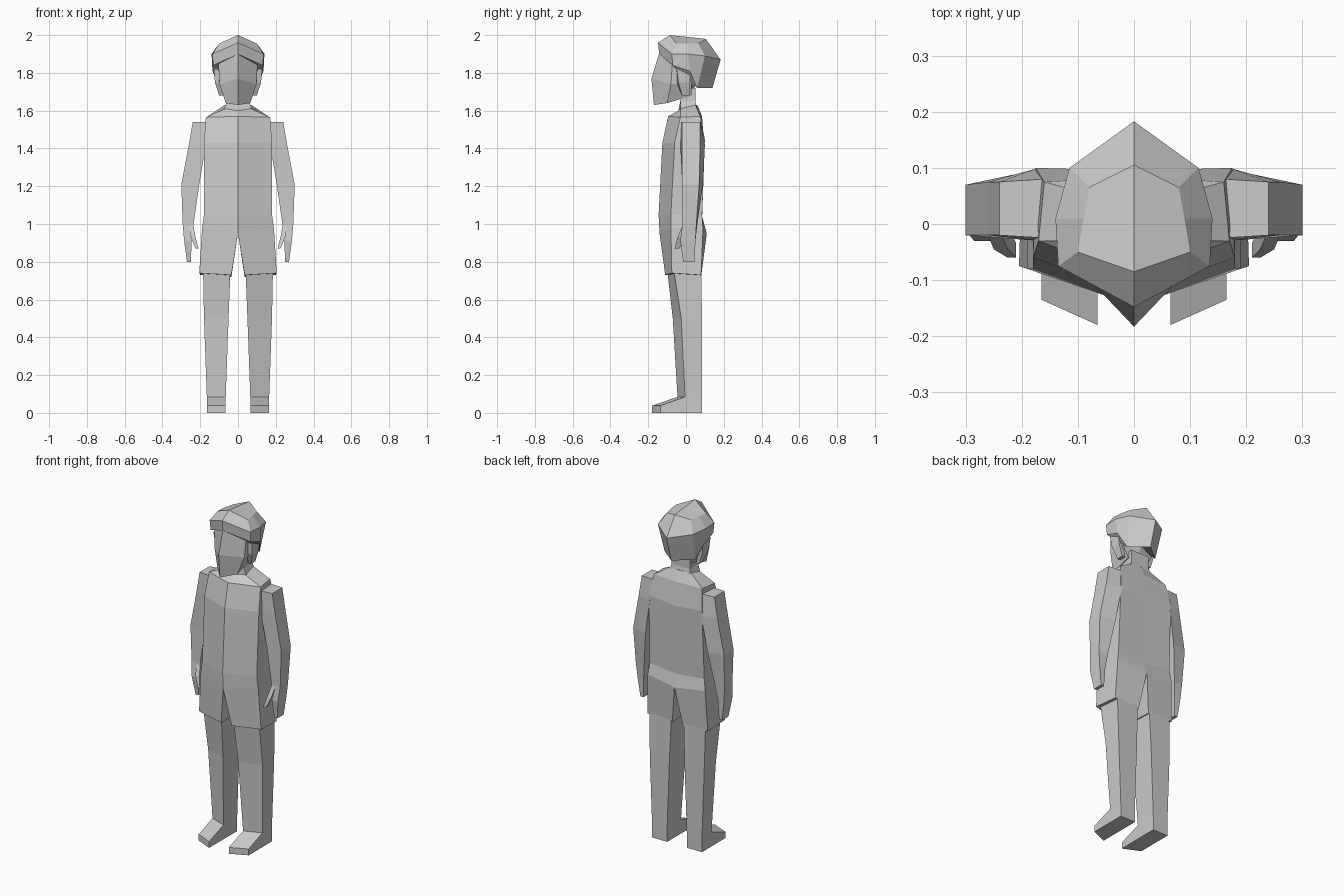
import bpy
import bmesh

default_cube = bpy.data.objects.get("Cube")
if default_cube:
    bpy.data.objects.remove(default_cube, do_unlink=True)

CM = 0.01

# One plain grey for the whole figure
grey = bpy.data.materials.new("plain grey")
grey.use_nodes = True
colour = (0.6, 0.6, 0.6, 1)
grey.diffuse_color = colour
grey.node_tree.nodes["Principled BSDF"].inputs["Base Color"].default_value = colour


def section(z, inner, outer, front, back, front_skew=0, back_skew=0):
    """Four-cornered limb section; the skews move the outer corners back."""
    return [
        (inner, front, z),
        (outer, front + front_skew, z),
        (outer, back + back_skew, z),
        (inner, back, z),
    ]


def loft(name, rings):
    """Skin the rings of the left half, cap the ends and mirror across x."""
    bm = bmesh.new()
    loops = [[bm.verts.new([c * CM for c in point]) for point in ring] for ring in rings]
    for upper, lower in zip(loops, loops[1:]):
        count = len(upper)
        for i in range(count):
            j = (i + 1) % count
            bm.faces.new((upper[i], upper[j], lower[j], lower[i]))
    bm.faces.new(loops[0])
    bm.faces.new(reversed(loops[-1]))
    bmesh.ops.recalc_face_normals(bm, faces=bm.faces[:])

    # Faces lying on the centre plane would be hidden inside the mirrored part
    hidden = [f for f in bm.faces if all(abs(v.co.x) < CM * CM for v in f.verts)]
    bmesh.ops.delete(bm, geom=hidden, context="FACES_ONLY")

    mesh = bpy.data.meshes.new(name)
    bm.to_mesh(mesh)
    bm.free()
    mesh.materials.append(grey)
    part = bpy.data.objects.new(name, mesh)
    bpy.context.collection.objects.link(part)
    mirror = part.modifiers.new("mirror", "MIRROR")
    mirror.use_axis[0] = True
    mirror.use_clip = True
    return part


# Shirt and shorts: front centre, front side, back side, back centre;
# the last ring leaves the centre plane and so opens the gap between the legs
loft("torso_and_shorts", [
    [(0, -4, 160), (7, -3, 161), (7, 5, 163), (0, 6, 163)],
    [(0, -9.5, 157), (17, -3, 156.5), (16, 7.5, 157), (0, 8.5, 157)],
    [(0, -12.5, 143), (18, -6, 143), (17.5, 10, 145), (0, 9.5, 143)],
    [(0, -14.5, 105), (18, -8, 105), (18, 8.5, 104), (0, 8.5, 102)],
    [(0, -14, 95), (19, -8, 98), (19, 9, 97), (0, 11, 95)],
    [(3.5, -11, 73), (20.5, -7.5, 74), (20, 8, 73), (3.5, 8, 72)],
])

# Legs running straight into wedge-shaped feet
loft("legs_and_feet", [
    section(76, 4, 18.5, -10, 8, 3.5),
    section(50, 5, 18, -7, 8.5, 4.5),
    section(8.5, 6.5, 16.5, -4.5, 8.5, 4),
    section(3.8, 6.5, 16.5, -18, 8.5, 4.5),
    section(0, 6.5, 16.5, -18, 8.5, 4.5),
])

# Arms with mitten hands
loft("arms_and_hands", [
    section(154, 16, 24, -2.5, 8, 0.5, -0.5),
    section(142, 17, 26, -3, 10, 1, -2.5),
    section(121, 20.5, 30, -2, 9, 0, -2),
    section(100, 23.5, 29.3, -2, 6, 0, -0.5),
    section(91, 24.5, 28.5, -3, 5),
    section(80, 25, 27, -1.5, 4.5),
])

loft("thumbs", [
    section(99, 23.6, 26, -2, 2),
    section(93, 22.5, 25, -4.5, 0),
    section(87, 21, 22.5, -6, -3.5),
])

# Neck
loft("neck", [
    section(172, 0, 6, -3, 5),
    section(165, 0, 6, -3, 5),
    section(160, 0, 7.5, -4, 6, 1),
])

# Face with a ridge down the centre
loft("face", [
    [(0, -14, 191), (10.5, -7, 188), (11, 3, 186), (0, 5, 186)],
    [(0, -18.3, 177), (9.8, -8, 174), (10, 3, 174), (0, 5, 174)],
    [(0, -17, 163), (6.5, -10, 164), (6.5, 3, 168), (0, 3, 168)],
])

# Hair cap with a faceted crown and low nape
loft("hair", [
    [(0, -8.5, 200), (10, -5, 195.5), (9, 1, 195.7), (8, 6.5, 195.5), (0, 10.5, 198)],
    [(0, -14.8, 196), (13.5, -7.5, 190), (14, 1, 190), (11.5, 10, 189), (0, 18.3, 187)],
    [(0, -14.2, 190), (13.2, -7, 184), (13.5, 2, 181), (10, 6, 172), (0, 14, 172)],
])

# Ears
loft("ears", [
    section(182, 10, 12.8, -5, 2),
    section(175, 9.5, 12.2, -5, 2, 1),
    section(168, 8, 10, -2, 2),
])
